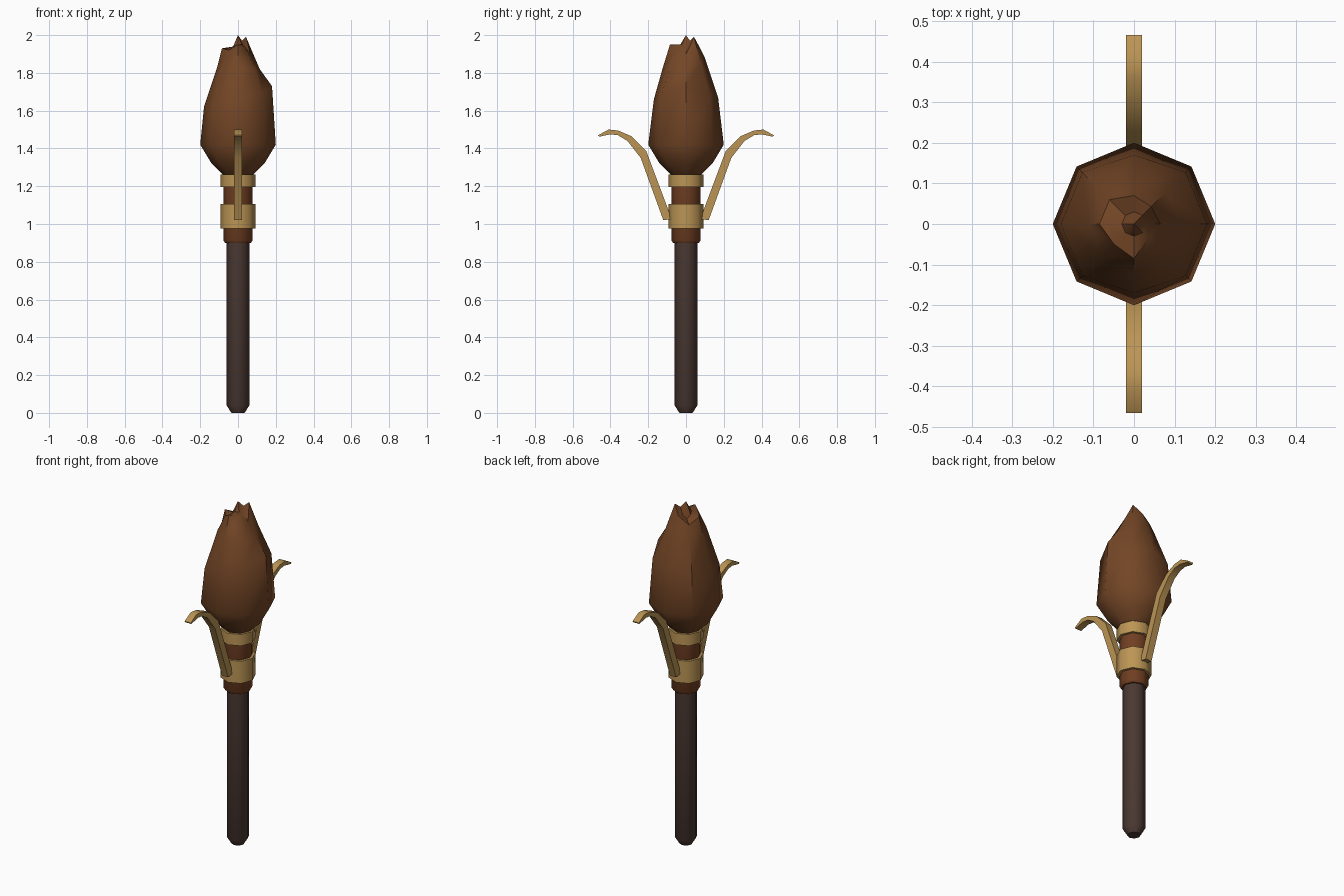
import bpy, bmesh, math

default = bpy.data.objects.get("Cube")
if default:
    bpy.data.objects.remove(default, do_unlink=True)

SIDES = 8


def material(name, color):
    mat = bpy.data.materials.new(name)
    mat.use_nodes = True
    mat.diffuse_color = (*color, 1)
    bsdf = mat.node_tree.nodes["Principled BSDF"]
    bsdf.inputs["Base Color"].default_value = (*color, 1)
    bsdf.inputs["Roughness"].default_value = 0.9
    return mat


dark_wood = material("dark wood", (0.07, 0.04, 0.032))
red_wood = material("red brown wrap", (0.165, 0.05, 0.016))
ember = material("brown head", (0.17, 0.06, 0.019))
straw = material("straw gold", (0.50, 0.30, 0.09))


def finish(name, bm, mat, angle):
    bmesh.ops.recalc_face_normals(bm, faces=bm.faces)
    mesh = bpy.data.meshes.new(name)
    bm.to_mesh(mesh)
    bm.free()
    mesh.materials.append(mat)
    obj = bpy.data.objects.new(name, mesh)
    bpy.context.collection.objects.link(obj)
    bpy.ops.object.select_all(action="DESELECT")
    obj.select_set(True)
    bpy.context.view_layer.objects.active = obj
    bpy.ops.object.shade_smooth_by_angle(angle=math.radians(angle))
    return obj


def loft(name, rings, mat, angle=50, tip=None):
    """Join octagonal rings; each ring is a list of (radius, height) per corner."""
    bm = bmesh.new()
    loops = []
    for ring in rings:
        loop = []
        for i, (r, z) in enumerate(ring):
            a = math.tau * i / SIDES
            loop.append(bm.verts.new((r * math.cos(a), r * math.sin(a), z)))
        loops.append(loop)
    for low, high in zip(loops, loops[1:]):
        for i in range(SIDES):
            j = (i + 1) % SIDES
            bm.faces.new((low[i], low[j], high[j], high[i]))
    bm.faces.new(loops[0][::-1])
    if tip:
        top = bm.verts.new(tip)
        for i in range(SIDES):
            bm.faces.new((loops[-1][i], loops[-1][(i + 1) % SIDES], top))
    else:
        bm.faces.new(loops[-1])
    return finish(name, bm, mat, angle)


def lathe(name, profile, mat):
    return loft(name, [[p] * SIDES for p in profile], mat)


# Shaft, wrap and bands
lathe("handle", [(0.035, 0), (0.06, 0.04), (0.06, 0.93)], dark_wood)
lathe("grip_wrap", [(0.068, 0.90), (0.078, 0.915), (0.078, 1.29)], red_wood)
lathe("lower_band", [(0.093, 0.975), (0.093, 1.105)], straw)
lathe("upper_band", [(0.093, 1.195), (0.093, 1.262)], straw)

# Head: even bulb below, ragged peaks above (corners run anticlockwise from +x)
bulb = [[p] * SIDES for p in ((0.08, 1.262), (0.14, 1.32), (0.20, 1.42))]
shoulder = [(0.18, 1.73), (0.18, 1.68), (0.17, 1.67), (0.18, 1.65),
            (0.18, 1.62), (0.18, 1.62), (0.17, 1.66), (0.18, 1.69)]
neck = [(0.115, 1.82), (0.11, 1.85), (0.10, 1.88), (0.11, 1.84),
        (0.11, 1.83), (0.11, 1.84), (0.122, 1.83), (0.125, 1.82)]
peaks = [(0.065, 1.90), (0.06, 1.99), (0.07, 1.94), (0.085, 1.90),
         (0.085, 1.93), (0.07, 1.92), (0.085, 1.95), (0.05, 1.94)]
hollow = [(0.03, z) for z in (1.93, 1.97, 1.93, 1.91, 1.93, 1.94, 1.95, 1.95)]
loft("torch_head", bulb + [shoulder, neck, peaks, hollow], ember, 45, (0, 0, 2.0))

# Curling straw leaves, front and back
outer = [(0.12, 1.02), (0.24, 1.35), (0.31, 1.44), (0.36, 1.47), (0.40, 1.475), (0.46, 1.462)]
inner = [(0.465, 1.47), (0.41, 1.50), (0.36, 1.495), (0.29, 1.465), (0.21, 1.385), (0.088, 1.06), (0.085, 1.025)]
HALF_WIDTH = 0.02
for label, side in (("front_leaf", -1), ("back_leaf", 1)):
    bm = bmesh.new()
    face = bm.faces.new([bm.verts.new((-HALF_WIDTH, side * y, z)) for y, z in outer + inner])
    grown = bmesh.ops.extrude_face_region(bm, geom=[face])
    moved = [v for v in grown["geom"] if isinstance(v, bmesh.types.BMVert)]
    bmesh.ops.translate(bm, verts=moved, vec=(2 * HALF_WIDTH, 0, 0))
    finish(label, bm, straw, 40)
